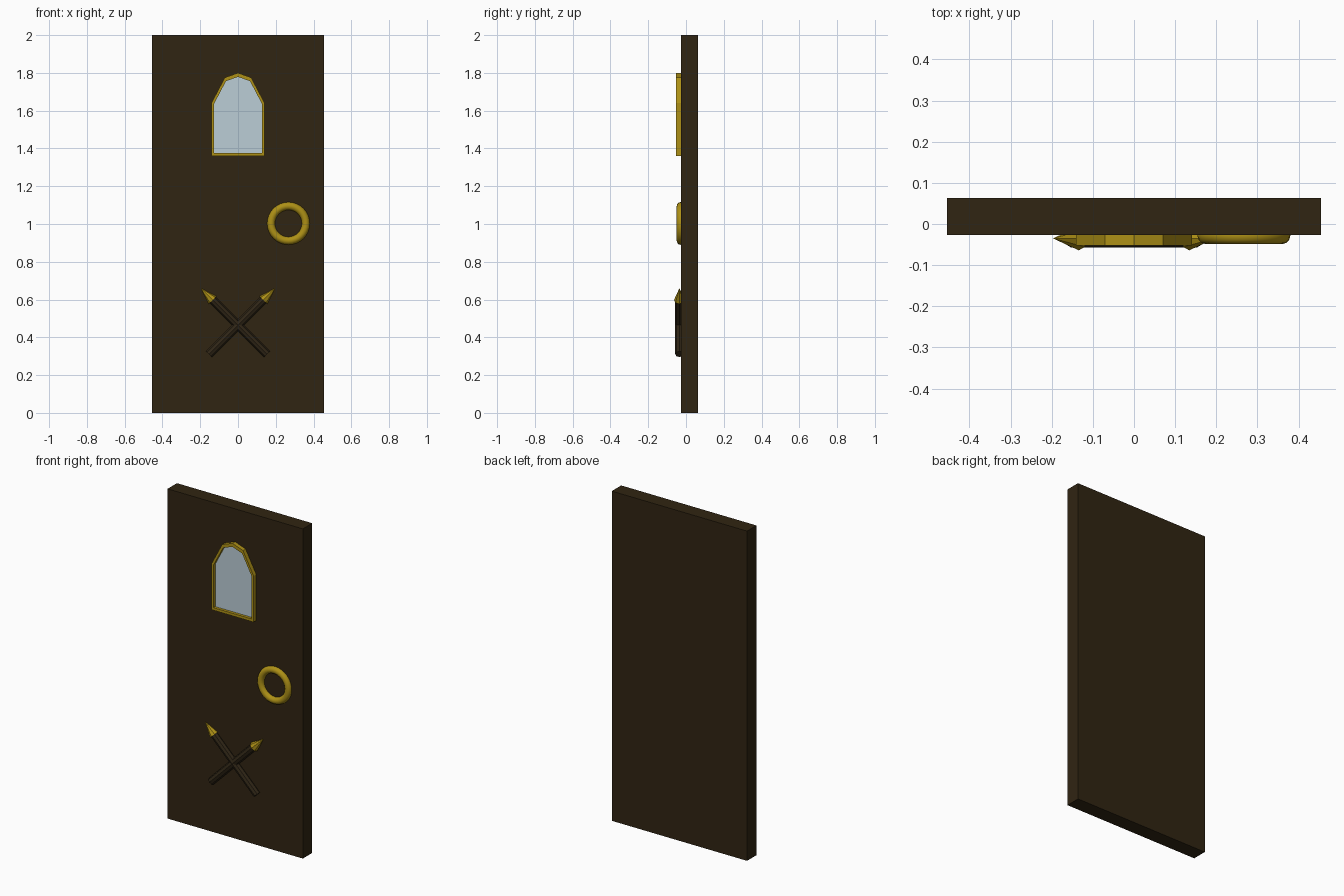
import bpy, bmesh, math
from mathutils import Vector

if "Cube" in bpy.data.objects:
    bpy.data.objects.remove(bpy.data.objects["Cube"])

def material(name, rgb):
    m = bpy.data.materials.new(name)
    m.diffuse_color = (*rgb, 1)
    m.use_nodes = True
    m.node_tree.nodes["Principled BSDF"].inputs["Base Color"].default_value = m.diffuse_color
    return m

WOOD = material("dark wood", (0.030, 0.018, 0.006))
SHAFT = material("shaft wood", (0.029, 0.019, 0.008))
GOLD = material("gold", (0.42, 0.28, 0.008))
GLASS = material("pale glass", (0.50, 0.61, 0.67))
FRONT = -0.027  # front face of the door slab

def finish(ob, name, mat, smooth=False):
    ob.name = name
    ob.data.materials.append(mat)
    if smooth:
        bpy.ops.object.shade_smooth_by_angle(angle=math.radians(50))
    return ob

def mesh_object(bm, name, mat):
    bmesh.ops.recalc_face_normals(bm, faces=bm.faces)
    me = bpy.data.meshes.new(name)
    bm.to_mesh(me)
    bm.free()
    ob = bpy.data.objects.new(name, me)
    bpy.context.collection.objects.link(ob)
    return finish(ob, name, mat)

def rod(name, a, b, r1, r2, mat):
    a, b = Vector(a), Vector(b)
    d = b - a
    bpy.ops.mesh.primitive_cone_add(vertices=8, radius1=r1, radius2=r2, depth=d.length,
                                    location=(a + b) / 2,
                                    rotation=d.to_track_quat('Z', 'Y').to_euler())
    return finish(bpy.context.object, name, mat)

# door slab
bpy.ops.mesh.primitive_cube_add(size=1, location=(0, 0.018, 1))
slab = bpy.context.object
slab.scale = (0.908, 0.09, 2)
finish(slab, "door_slab", WOOD)

# arched window outlines, mirrored from the right half
def arch(half):
    return half + [(-x, z) for x, z in reversed(half) if x > 0]

outer = arch([(0.141, 1.36), (0.141, 1.64), (0.07, 1.775), (0, 1.80)])
inner = arch([(0.128, 1.376), (0.128, 1.634), (0.064, 1.756), (0, 1.779)])

# window frame: closed loop of a rectangular section
bm = bmesh.new()
rings = [[bm.verts.new((x, y, z)) for x, z in pts]
         for pts, y in ((outer, FRONT), (outer, -0.052), (inner, -0.052), (inner, FRONT))]
n = len(outer)
for r in range(4):
    p, q = rings[r], rings[(r + 1) % 4]
    for i in range(n):
        j = (i + 1) % n
        bm.faces.new((p[i], p[j], q[j], q[i]))
mesh_object(bm, "window_frame", GOLD)

# glass plate set back inside the frame
bm = bmesh.new()
front = [bm.verts.new((x, FRONT - 0.008, z)) for x, z in inner]
back = [bm.verts.new((x, FRONT, z)) for x, z in inner]
bm.faces.new(front)
bm.faces.new(back)
for i in range(n):
    j = (i + 1) % n
    bm.faces.new((front[i], front[j], back[j], back[i]))
mesh_object(bm, "window_glass", GLASS)

# ring handle
bpy.ops.mesh.primitive_torus_add(major_radius=0.092, minor_radius=0.021, major_segments=32,
                                 minor_segments=12, location=(0.267, FRONT - 0.001, 1.003),
                                 rotation=(math.pi / 2, 0, 0))
finish(bpy.context.object, "ring_handle", GOLD, True)

# pair of crossed spears
Y = -0.035
for s, side in ((1, "right"), (-1, "left")):
    rod("spear_shaft_" + side, (-0.153 * s, Y, 0.311), (0.136 * s, Y, 0.60), 0.022, 0.022, SHAFT)
    rod("spear_tip_" + side, (0.134 * s, Y, 0.597), (0.197 * s, Y, 0.660), 0.029, 0, GOLD)
